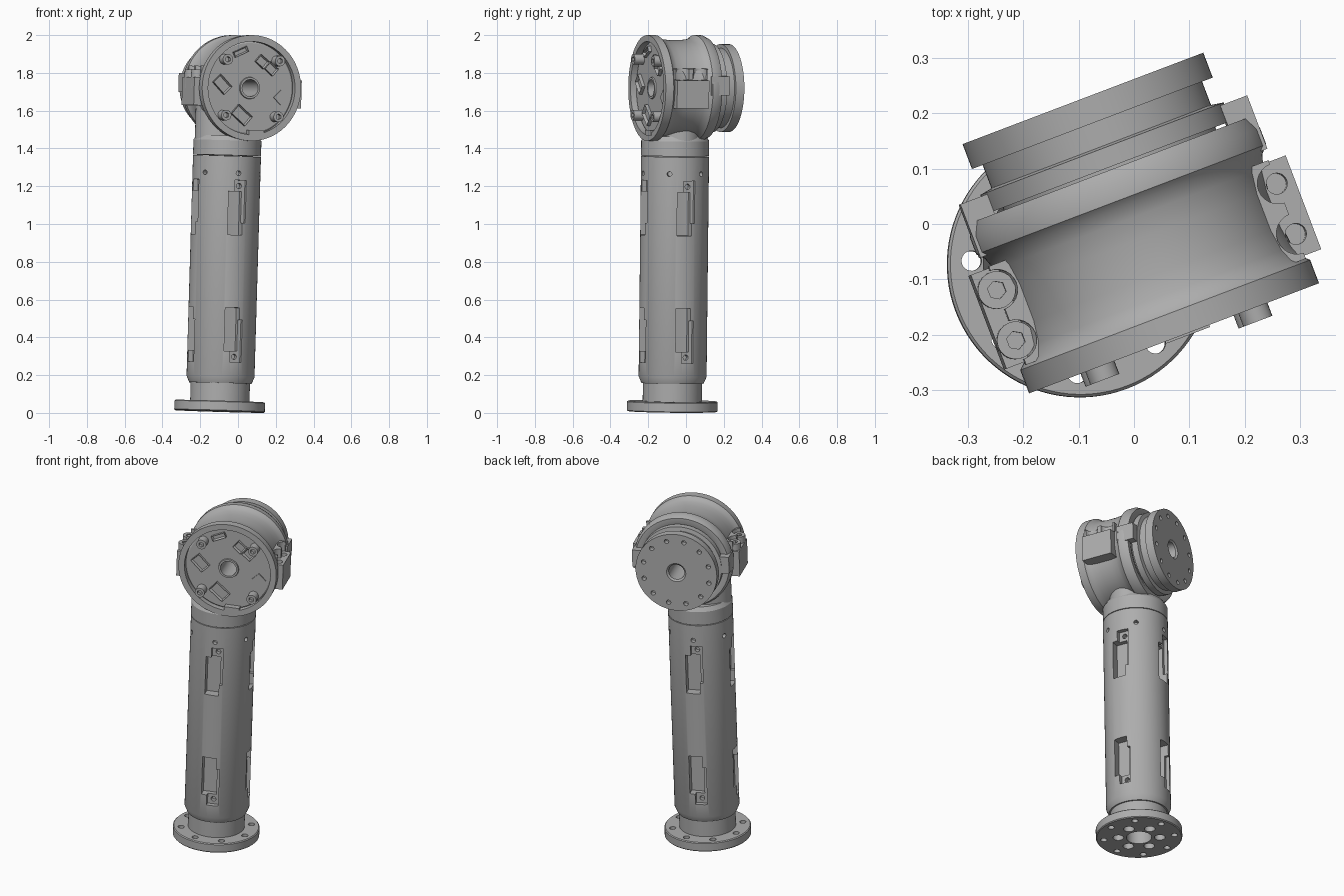
import bpy, bmesh
from math import pi, radians, cos, sin
from mathutils import Matrix, Vector

if "Cube" in bpy.data.objects:
    bpy.data.objects.remove(bpy.data.objects["Cube"], do_unlink=True)

# One plain metal colour
GREY = (0.42, 0.42, 0.42, 1)
metal = bpy.data.materials.new("grey metal")
metal.use_nodes = True
metal.diffuse_color = GREY
metal.node_tree.nodes["Principled BSDF"].inputs["Base Color"].default_value = GREY

# The whole arm is turned and leans slightly; the head has its own axis frame
ARM = (Matrix.Translation((-0.098, -0.073, 0.0075))
       @ Matrix.Rotation(radians(20.8), 4, 'Z') @ Matrix.Rotation(radians(1.8), 4, 'Y'))
HEAD = Matrix.Translation((0.058, -0.185, 1.715)) @ Matrix.Rotation(-pi / 2, 4, 'X')
UP = Matrix.Identity(4)


def box(bm, lo, hi, frame=UP):
    lo, hi = Vector(lo), Vector(hi)
    m = frame @ Matrix.Translation((lo + hi) / 2) @ Matrix.Diagonal((*(hi - lo), 1))
    return bmesh.ops.create_cube(bm, size=1, matrix=m)["verts"]


def rod(bm, x, y, z0, z1, r, frame=UP, sides=24):
    m = frame @ Matrix.Translation((x, y, (z0 + z1) / 2))
    bmesh.ops.create_cone(bm, cap_ends=True, segments=sides, radius1=r, radius2=r,
                          depth=z1 - z0, matrix=m)


def ring(count, radius, start=0):
    angles = [start + 2 * pi * i / count for i in range(count)]
    return [(radius * cos(a), radius * sin(a)) for a in angles]


def add(name, bm):
    bmesh.ops.recalc_face_normals(bm, faces=bm.faces)
    mesh = bpy.data.meshes.new(name)
    bm.to_mesh(mesh)
    bm.free()
    mesh.materials.append(metal)
    obj = bpy.data.objects.new(name, mesh)
    bpy.context.collection.objects.link(obj)
    obj.matrix_world = ARM
    return obj


def lathe(name, profile, frame=UP, steps=96):
    bm = bmesh.new()
    vs = [bm.verts.new((r, 0, h)) for r, h in profile]
    es = [bm.edges.new((vs[i - 1], vs[i])) for i in range(len(vs))]
    bmesh.ops.spin(bm, geom=vs + es, cent=(0, 0, 0), axis=(0, 0, 1),
                   angle=2 * pi, steps=steps, use_merge=True)
    bmesh.ops.remove_doubles(bm, verts=bm.verts, dist=1e-5)
    bmesh.ops.transform(bm, matrix=frame, verts=bm.verts)
    return add(name, bm)


def cut(obj, bm):
    cutter = add("cutter", bm)
    mod = obj.modifiers.new("cut", 'BOOLEAN')
    mod.operation, mod.solver, mod.object = 'DIFFERENCE', 'EXACT', cutter
    bpy.context.view_layer.update()
    result = bpy.data.meshes.new_from_object(
        obj.evaluated_get(bpy.context.evaluated_depsgraph_get()))
    obj.modifiers.clear()
    obj.data = result
    bpy.data.objects.remove(cutter, do_unlink=True)


# Base flange with bolt circles
base = lathe("base_flange", [(0.07, 0), (0.235, 0), (0.24, 0.005), (0.24, 0.05),
                             (0.235, 0.055), (0.07, 0.055)])
holes = bmesh.new()
for x, y in ring(8, 0.197, pi / 8):
    rod(holes, x, y, -0.1, 0.1, 0.018)
for x, y in ring(6, 0.115):
    rod(holes, x, y, -0.1, 0.04, 0.03)
cut(base, holes)
lathe("base_neck", [(0.07, 0.04), (0.157, 0.04), (0.157, 0.16), (0.07, 0.16)])

# Long tube with stepped windows on four sides at two heights
tube = lathe("arm_tube", [(0.06, 0.15), (0.165, 0.15), (0.18, 0.185), (0.18, 1.352),
                          (0.06, 1.352)])
mains, tabs, holes = bmesh.new(), bmesh.new(), bmesh.new()
for k in range(4):
    turn = Matrix.Rotation(k * pi / 2, 4, 'Z')
    for mid, s in ((1.08, 1), (0.405, -1)):
        z = sorted((mid - 0.145 * s, mid + 0.085 * s))
        box(mains, (-0.05, -0.25, z[0]), (0.03, -0.125, z[1]), turn)
        z = sorted((mid - 0.08 * s, mid + 0.145 * s))
        box(tabs, (-0.018, -0.25, z[0]), (0.048, -0.152, z[1]), turn)
        side = turn @ Matrix.Translation((0.015, 0, mid + 0.115 * s)) @ Matrix.Rotation(pi / 2, 4, 'X')
        rod(holes, 0, 0, 0.125, 0.25, 0.014, side)
for k in range(6):
    side = (Matrix.Rotation(k * pi / 3, 4, 'Z') @ Matrix.Translation((0, 0, 1.262))
            @ Matrix.Rotation(pi / 2, 4, 'X'))
    rod(holes, 0, 0, 0.15, 0.25, 0.013, side)
for cutter in (mains, tabs, holes):
    cut(tube, cutter)

# Collar and the narrower neck that carries the head
lathe("tube_collar", [(0.06, 1.356), (0.18, 1.356), (0.18, 1.435), (0.165, 1.46), (0.06, 1.46)])
bm = bmesh.new()
rod(bm, 0, 0, 1.4, 1.65, 0.178, Matrix.Diagonal((1, 0.74, 1, 1)), 64)
add("head_neck", bm)

# Head housing with a waist between two rims
housing = lathe("head_housing", [
    (0.246, 0), (0.28, 0), (0.28, 0.045), (0.268, 0.056), (0.259, 0.08), (0.254, 0.12),
    (0.254, 0.19), (0.259, 0.23), (0.268, 0.255), (0.28, 0.268), (0.28, 0.30),
    (0.268, 0.325), (0.24, 0.325), (0.2, 0.31), (0.2, 0.04), (0.246, 0.04)], HEAD)

# Actuator with grooves, output flange and through bore
actuator = lathe("actuator", [
    (0.045, 0.05), (0.205, 0.05), (0.205, 0.33), (0.235, 0.33), (0.235, 0.366), (0.212, 0.37),
    (0.212, 0.415), (0.2325, 0.415), (0.2325, 0.463), (0.055, 0.463), (0.045, 0.455)], HEAD)
holes = bmesh.new()
for x, y in ring(12, 0.192, pi / 12):
    rod(holes, x, y, 0.43, 0.5, 0.013, HEAD)
cut(actuator, holes)

# Front cover plate with hub ring
lathe("front_cover", [(0.045, 0.022), (0.056, 0.022), (0.058, 0.03), (0.238, 0.03),
                      (0.247, 0.036), (0.247, 0.06), (0.045, 0.06)], HEAD)

# Cover posts with bolt sockets
posts, sockets = bmesh.new(), bmesh.new()
for x, y in ring(4, 0.209, pi / 4):
    rod(posts, x, y, -0.025, 0.05, 0.028, HEAD)
    rod(sockets, x, y, -0.05, 0.0, 0.015, HEAD, 6)
cut(add("cover_posts", posts), sockets)

# Connectors on the cover, each an open-fronted box
bm = bmesh.new()
for x, z, w, h, turn in ((0.062, 0.142, 0.06, 0.05, 40), (0.115, 0.105, 0.06, 0.05, 40),
                         (-0.16, 0.015, 0.09, 0.06, 45), (-0.045, -0.145, 0.1, 0.065, 40),
                         (-0.06, 0.19, 0.08, 0.03, -25)):
    spot = HEAD @ Matrix.Translation((x, -z, 0.022)) @ Matrix.Rotation(radians(turn), 4, 'Z')
    verts = box(bm, (-w / 2, -h / 2, -0.011), (w / 2, h / 2, 0.012), spot)
    front = min({f for v in verts for f in v.link_faces}, key=lambda f: f.calc_center_median().y)
    bmesh.ops.inset_region(bm, faces=[front], thickness=0.008)
    bmesh.ops.translate(bm, verts=front.verts, vec=(0, 0.016, 0))
add("cover_connectors", bm)
bm = bmesh.new()
box(bm, (-0.028, -0.028, -0.004), (0.028, 0.028, 0.004),
    HEAD @ Matrix.Translation((0.175, 0.045, 0.027)) @ Matrix.Rotation(radians(45), 4, 'Z'))
add("cover_chip", bm)
bm = bmesh.new()
box(bm, (-0.01, 0.222, -0.004), (0.075, 0.25, 0.04), HEAD)
add("cover_latch", bm)

# Clamp lugs, screw seats and rear ears on both sides
bm, pockets = bmesh.new(), bmesh.new()
uppers, ears = bmesh.new(), bmesh.new()
for s in (-1, 1):
    flip = HEAD @ Matrix.Diagonal((s, 1, 1, 1))
    box(bm, (0.2, -0.05, 0.056), (0.304, 0.1, 0.237), flip)
    box(uppers, (0.2, -0.11, 0.05), (0.27, -0.054, 0.24), flip)
    box(ears, (0.225, -0.07, 0.26), (0.277, 0.03, 0.363), flip)
    for t in (0.098, 0.195):
        rod(pockets, s * 0.271, 0, t - 0.01, t + 0.01, 0.001, HEAD, 3)
lugs = add("clamp_lugs", bm)
pockets.clear()
seats = bmesh.new()
STAND = HEAD @ Matrix.Rotation(pi / 2, 4, 'X')  # local z points up again
for s in (-1, 1):
    for t in (0.098, 0.195):
        rod(pockets, s * 0.271, t, 0.0, 0.2, 0.037, STAND)
        rod(seats, s * 0.271, t, -0.02, 0.2, 0.019, STAND)
cut(lugs, seats)
upper = add("screw_seats", uppers)
cut(upper, pockets)
add("rear_ears", ears)

# Clamp screws with hex sockets on one side, flush bushings on the other
screws, hexes = bmesh.new(), bmesh.new()
for t in (0.098, 0.195):
    rod(screws, -0.271, t, -0.01, 0.09, 0.034, STAND, 32)
    rod(hexes, -0.271, t, 0.065, 0.12, 0.017, STAND, 6)
cut(add("clamp_screws", screws), hexes)

# Smooth curved surfaces while keeping machined edges sharp
bpy.ops.object.select_all(action='DESELECT')
for obj in bpy.context.scene.objects:
    if obj.type == 'MESH':
        obj.select_set(True)
        bpy.context.view_layer.objects.active = obj
bpy.ops.object.shade_smooth_by_angle(angle=radians(30))
